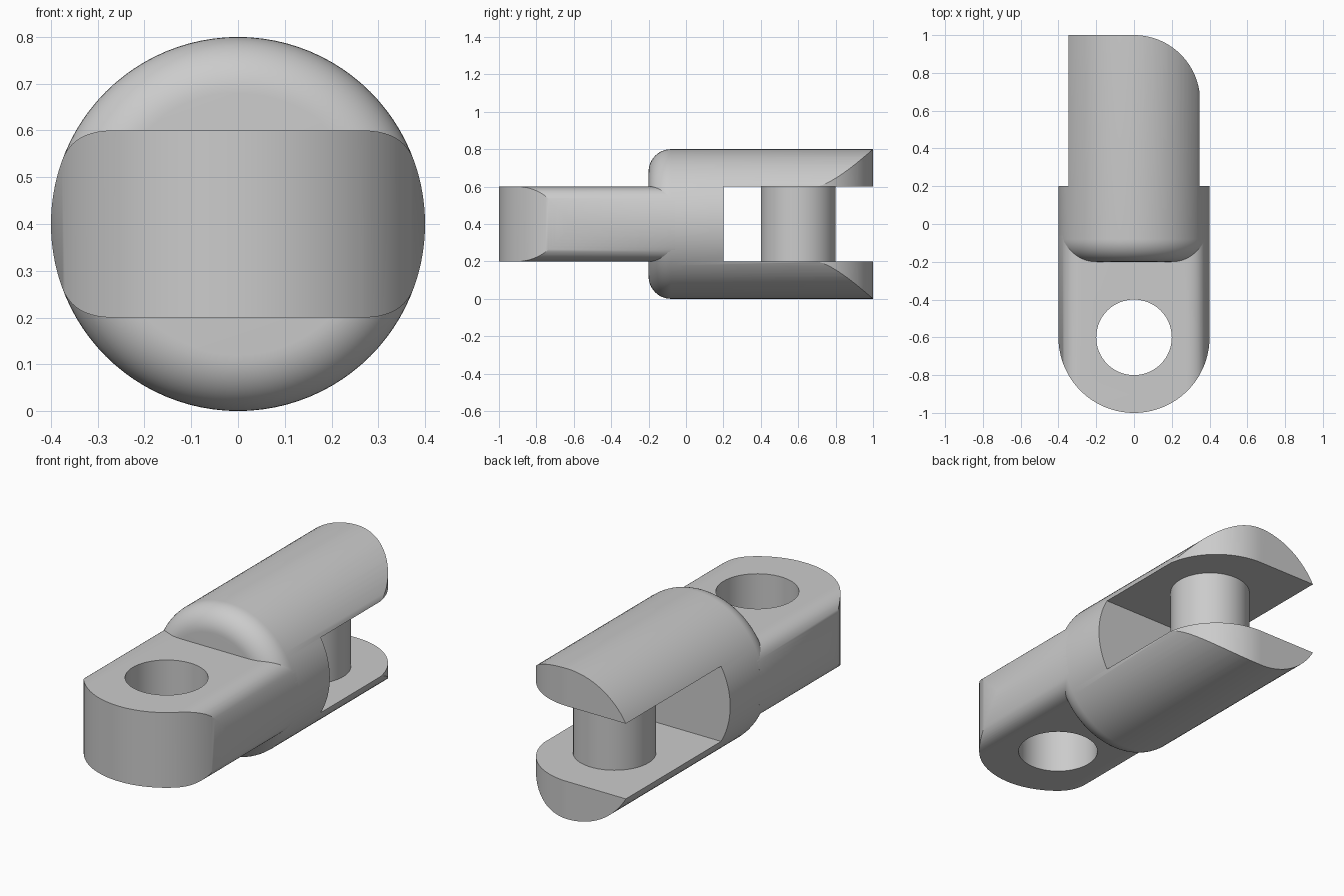
import bpy
import bmesh
import math
from mathutils import Matrix, Vector

cube = bpy.data.objects.get("Cube")
if cube:
    bpy.data.objects.remove(cube, do_unlink=True)

R, MID, HALF = 0.4, 0.4, 0.2      # body radius, axis height, half tongue thickness

steel = bpy.data.materials.new("light_grey")
steel.use_nodes = True
GREY = (0.6, 0.6, 0.6, 1)
steel.diffuse_color = GREY
steel.node_tree.nodes["Principled BSDF"].inputs["Base Color"].default_value = GREY


def arc(cx, cy, r, a0, a1, n):
    """Points on an arc, angles in degrees."""
    angles = [math.radians(a0 + (a1 - a0) * i / n) for i in range(n + 1)]
    return [(cx + r * math.cos(a), cy + r * math.sin(a)) for a in angles]


def finish(name, bm):
    bmesh.ops.remove_doubles(bm, verts=bm.verts, dist=1e-5)
    bmesh.ops.recalc_face_normals(bm, faces=bm.faces)
    mesh = bpy.data.meshes.new(name)
    bm.to_mesh(mesh)
    bm.free()
    mesh.materials.append(steel)
    ob = bpy.data.objects.new(name, mesh)
    bpy.context.collection.objects.link(ob)
    return ob


def prism(name, pts, lo, hi, place):
    """Extrude a closed outline; place(u, v, depth) maps it into space."""
    bm = bmesh.new()
    face = bm.faces.new([bm.verts.new(place(u, v, lo)) for u, v in pts])
    new = bmesh.ops.extrude_face_region(bm, geom=[face])["geom"]
    shift = Vector(place(0, 0, hi)) - Vector(place(0, 0, lo))
    bmesh.ops.translate(bm, vec=shift, verts=[g for g in new if isinstance(g, bmesh.types.BMVert)])
    return finish(name, bm)


def along_z(u, v, d):
    return (u, v, d)


def along_y(u, v, d):
    return (u, d, MID + v)


def cut(ob, cutter, operation):
    mod = ob.modifiers.new("cut", "BOOLEAN")
    mod.operation, mod.solver, mod.object = operation, "EXACT", cutter
    bpy.context.view_layer.objects.active = ob
    bpy.ops.object.modifier_apply(modifier=mod.name)
    bpy.data.objects.remove(cutter, do_unlink=True)


def smooth(ob):
    bpy.ops.object.select_all(action="DESELECT")
    ob.select_set(True)
    bpy.context.view_layer.objects.active = ob
    bpy.ops.object.shade_smooth_by_angle(angle=math.radians(30))


# Round body, lathed about the y axis with a rounded front rim
FILLET = 0.12
profile = [(0, -0.2)] + arc(R - FILLET, FILLET - 0.2, FILLET, -90, 0, 12) + [(R, 1), (0, 1)]
bm = bmesh.new()
verts = [bm.verts.new((r, y, 0)) for r, y in profile]
edges = [bm.edges.new(pair) for pair in zip(verts, verts[1:])]
bmesh.ops.spin(bm, geom=verts + edges, cent=(0, 0, 0), axis=(0, 1, 0), angle=math.tau, steps=96)
bmesh.ops.transform(bm, matrix=Matrix.Translation((0, 0, MID)), verts=bm.verts)
body = finish("fork_body", bm)

# Slot between the two prongs
slot = [(-0.5, -HALF), (0.5, -HALF), (0.5, HALF), (-0.5, HALF)]
cut(body, prism("slot_cutter", slot, 0.2, 1.1, along_y), "DIFFERENCE")

# Rounded left rear corner of both prongs
corner = arc(0, 0.65, 0.35, 90, 0, 32) + [(0.5, 0.65), (0.5, 1.1), (0, 1.1)]
cut(body, prism("corner_cutter", corner, -0.1, 0.9, along_z), "DIFFERENCE")
smooth(body)

# Tongue section: flat top and bottom, round sides, softened corners
p0, p1, p2 = Vector((0.268, HALF)), Vector((0.353, HALF)), Vector((0.376, 0.136))
soft = [tuple(p0 * (1 - t) ** 2 + p1 * 2 * t * (1 - t) + p2 * t * t) for t in (i / 10 for i in range(10))]
tilt = math.degrees(math.atan2(p2.y, p2.x))
upper = soft + arc(0, 0, R, tilt, 0, 8)
right = upper + [(x, -z) for x, z in reversed(upper[:-1])]
section = right + [(-x, z) for x, z in reversed(right)]
tongue = prism("tongue", section, -1.1, -0.06, along_y)

# Round the tongue end, then bore the eye
outline = arc(0, -0.6, R, 180, 360, 64) + [(0.5, -0.6), (0.5, 0.1), (-0.5, 0.1), (-0.5, -0.6)]
cut(tongue, prism("end_cutter", outline, -0.1, 0.9, along_z), "INTERSECT")
cut(tongue, prism("eye_cutter", arc(0, -0.6, 0.2, 0, 360, 64)[:-1], -0.1, 0.9, along_z), "DIFFERENCE")
smooth(tongue)

# Pin joining the prongs
pin = prism("pin", arc(0, 0.6, 0.2, 0, 360, 64)[:-1], MID - HALF - 0.05, MID + HALF + 0.05, along_z)
smooth(pin)
